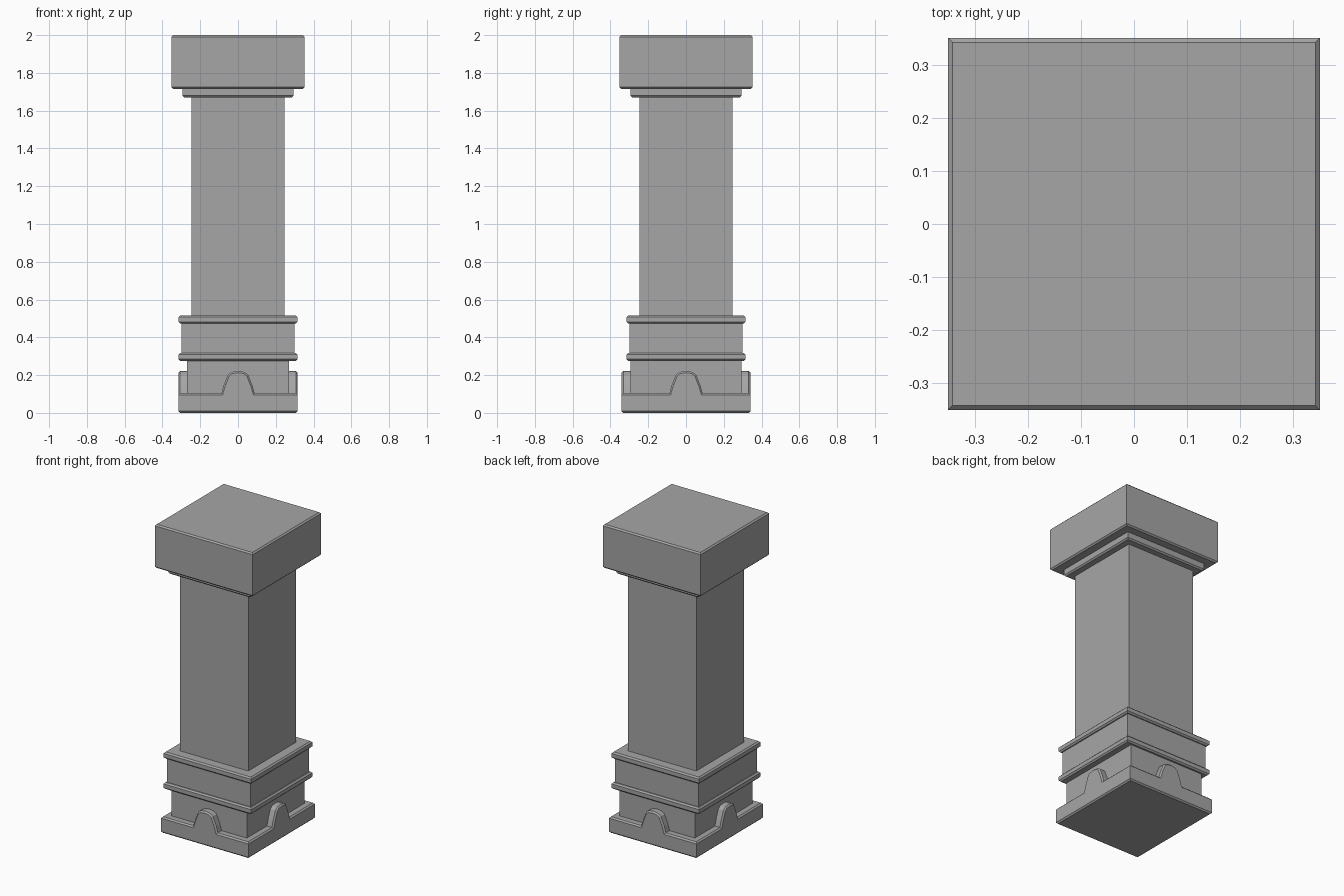
import bpy, bmesh
from math import radians
from mathutils import Matrix

cube = bpy.data.objects.get("Cube")
if cube:
    bpy.data.objects.remove(cube, do_unlink=True)

CHAMFER = 0.009

# Single stone colour
stone = bpy.data.materials.new("grey_stone")
stone.use_nodes = True
colour = (0.38, 0.38, 0.38, 1)
stone.diffuse_color = colour
stone.node_tree.nodes["Principled BSDF"].inputs["Base Color"].default_value = colour


def finish(name, bm):
    bmesh.ops.recalc_face_normals(bm, faces=bm.faces)
    mesh = bpy.data.meshes.new(name)
    bm.to_mesh(mesh)
    bm.free()
    mesh.materials.append(stone)
    obj = bpy.data.objects.new(name, mesh)
    bpy.context.collection.objects.link(obj)
    return obj


def chamfer(bm, edges):
    bmesh.ops.bevel(bm, geom=edges, offset=CHAMFER, offset_type='OFFSET',
                    segments=1, profile=0.5, affect='EDGES')


def block(name, half_x, half_y, bottom, top, chamfered=False):
    """Square block; chamfers run along the horizontal edges only."""
    bm = bmesh.new()
    bmesh.ops.create_cube(bm, size=1)
    bmesh.ops.scale(bm, vec=(2 * half_x, 2 * half_y, top - bottom), verts=bm.verts)
    bmesh.ops.translate(bm, vec=(0, 0, (bottom + top) / 2), verts=bm.verts)
    if chamfered:
        chamfer(bm, [e for e in bm.edges
                     if abs(e.verts[0].co.z - e.verts[1].co.z) < 1e-5])
    return finish(name, bm)


def arch(name, outer, angle):
    """Rounded tab rising from the plinth, flush with its outer face."""
    half = [(0.09, 0.096), (0.088, 0.105), (0.077, 0.143), (0.053, 0.203),
            (0.033, 0.217)]
    outline = half + [(0, 0.222)] + [(-x, z) for x, z in reversed(half)]
    bm = bmesh.new()
    face = bm.faces.new([bm.verts.new((x, -outer, z)) for x, z in outline])
    back = bmesh.ops.extrude_face_region(bm, geom=[face], use_keep_orig=True)
    bmesh.ops.translate(bm, vec=(0, outer - 0.2, 0),
                        verts=[v for v in back["geom"]
                               if isinstance(v, bmesh.types.BMVert)])
    bmesh.ops.recalc_face_normals(bm, faces=bm.faces)
    chamfer(bm, [e for e in bm.edges
                 if all(abs(v.co.y + outer) < 1e-5 for v in e.verts)
                 and max(v.co.z for v in e.verts) > 0.1])
    bm.transform(Matrix.Rotation(radians(angle), 4, 'Z'))
    return finish(name, bm)


# Plinth and its four tabs
block("plinth", 0.315, 0.341, 0, 0.105, True)
for name, outer, angle in (("front_tab", 0.341, 0), ("left_tab", 0.315, 90),
                           ("back_tab", 0.341, 180), ("right_tab", 0.315, 270)):
    arch(name, outer, angle)

# Pedestal with two mouldings
block("lower_pedestal", 0.27, 0.295, 0.10, 0.285)
block("lower_moulding", 0.315, 0.315, 0.275, 0.318, True)
block("upper_pedestal", 0.30, 0.30, 0.31, 0.48)
block("upper_moulding", 0.315, 0.315, 0.473, 0.516, True)

# Shaft and capital
block("shaft", 0.246, 0.246, 0.51, 1.68)
block("collar", 0.293, 0.293, 1.67, 1.725, True)
block("capital", 0.352, 0.352, 1.716, 2.0, True)
